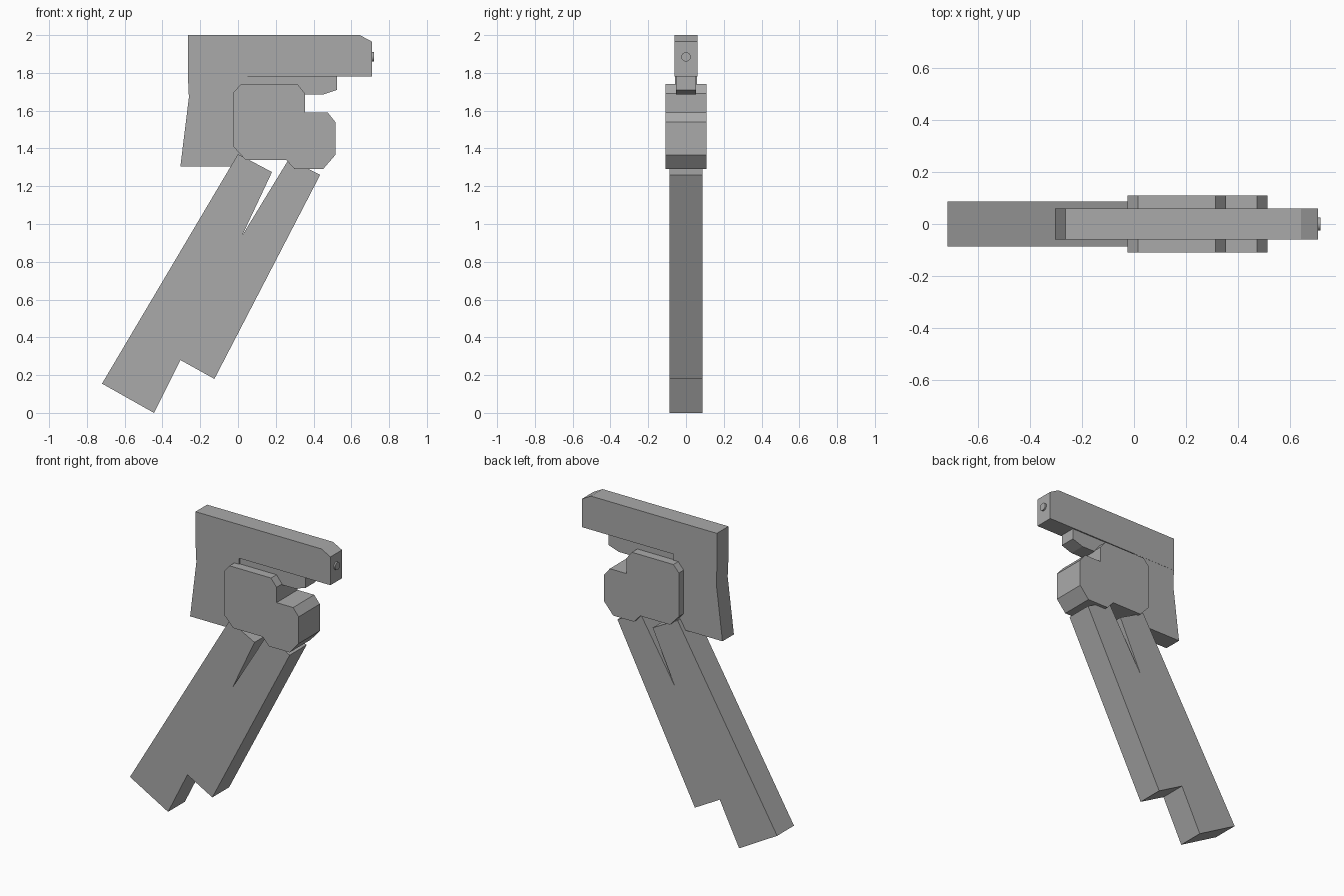
import bpy
import bmesh
import math

cube = bpy.data.objects.get("Cube")
if cube:
    bpy.data.objects.remove(cube, do_unlink=True)

grey = bpy.data.materials.new("plain grey")
grey.use_nodes = True
colour = (0.4, 0.4, 0.4, 1)
grey.diffuse_color = colour
grey.node_tree.nodes["Principled BSDF"].inputs["Base Color"].default_value = colour


def plate(name, outline, half_width):
    """Extrude an x-z outline evenly to both sides of y = 0."""
    bm = bmesh.new()
    face = bm.faces.new([bm.verts.new((x, -half_width, z)) for x, z in outline])
    side = bmesh.ops.extrude_face_region(bm, geom=[face])["geom"]
    verts = [v for v in side if isinstance(v, bmesh.types.BMVert)]
    bmesh.ops.translate(bm, verts=verts, vec=(0, 2 * half_width, 0))
    bmesh.ops.recalc_face_normals(bm, faces=bm.faces)
    mesh = bpy.data.meshes.new(name)
    bm.to_mesh(mesh)
    bm.free()
    mesh.materials.append(grey)
    obj = bpy.data.objects.new(name, mesh)
    bpy.context.collection.objects.link(obj)
    return obj


# Long top bar with a chamfered nose
plate("top_bar", [(-0.265, 1.78), (0.71, 1.78), (0.71, 1.965),
                  (0.645, 2), (-0.265, 2)], 0.06)

# Rear block hanging below the bar
plate("rear_block", [(-0.305, 1.305), (0.0, 1.305), (0.05, 1.4), (0.05, 1.78),
                     (-0.265, 1.78), (-0.26, 1.67)], 0.059)

# Narrow rail under the bar
plate("under_rail", [(0.04, 1.6), (0.3, 1.6), (0.355, 1.685), (0.45, 1.685),
                     (0.525, 1.71), (0.525, 1.78), (0.04, 1.78)], 0.052)

# Wide stepped body
plate("body", [(-0.025, 1.41), (0.04, 1.34), (0.255, 1.34), (0.30, 1.29),
               (0.45, 1.29), (0.515, 1.365), (0.515, 1.54), (0.475, 1.59),
               (0.355, 1.59), (0.355, 1.69), (0.315, 1.74), (0.015, 1.74),
               (-0.025, 1.695)], 0.109)

# Slanted leg with a notch at the top and a step at the foot
plate("slanted_leg", [(-0.72, 0.155), (-0.445, 0), (-0.305, 0.28),
                      (-0.125, 0.18), (0.435, 1.26), (0.27, 1.345),
                      (0.02, 0.935), (0.18, 1.275), (0, 1.37)], 0.087)

# Small round stub on the nose
bpy.ops.mesh.primitive_cylinder_add(vertices=16, radius=0.025, depth=0.04,
                                    location=(0.7, 0, 1.885),
                                    rotation=(0, math.pi / 2, 0))
stub = bpy.context.object
stub.name = "nose_stub"
stub.data.materials.append(grey)
bpy.ops.object.shade_smooth_by_angle()
